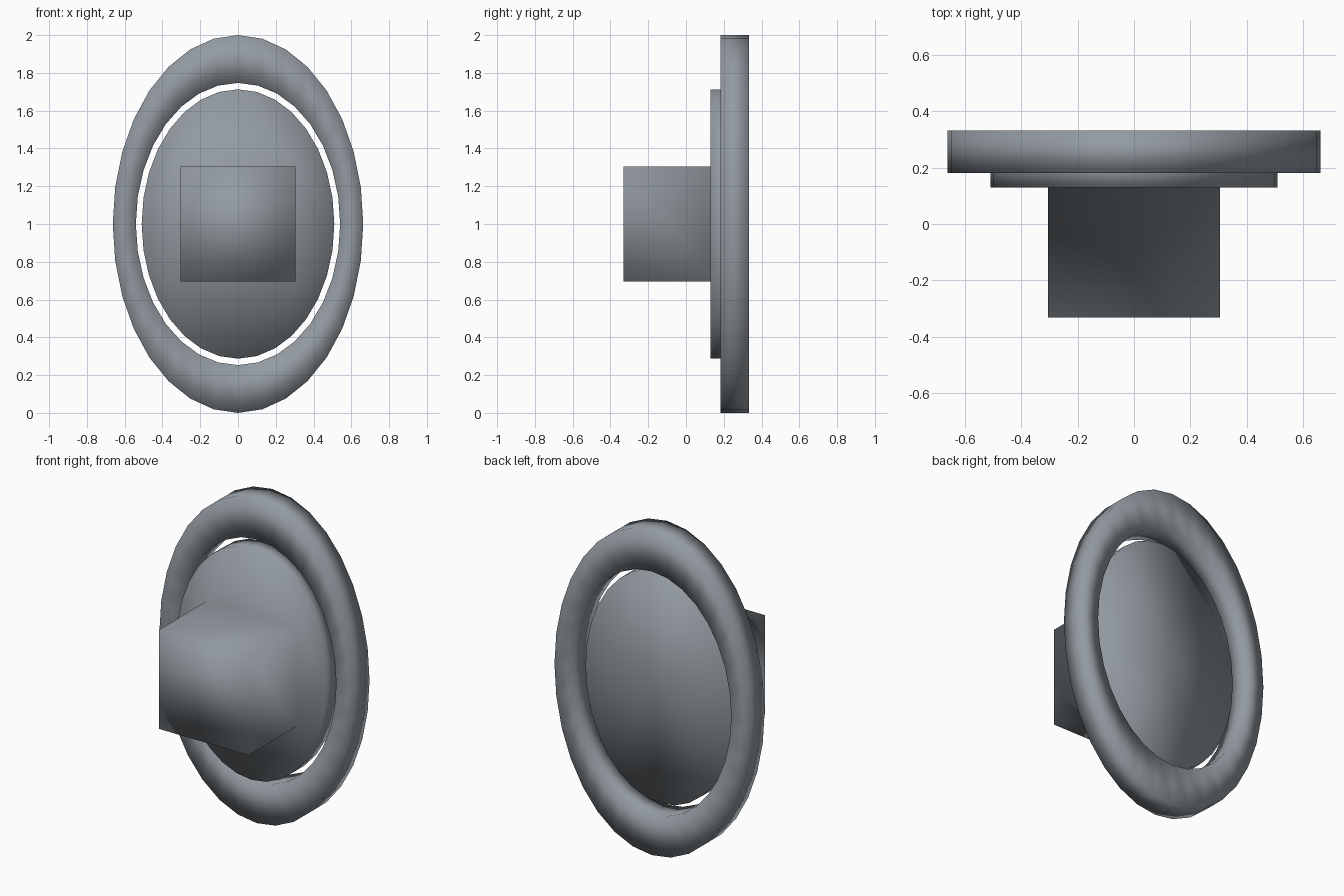
import bpy, bmesh, math

if "Cube" in bpy.data.objects:
    bpy.data.objects.remove(bpy.data.objects["Cube"])

SEGMENTS = 32
QUARTER = SEGMENTS // 4
CENTRE_Z = 1.0

grey = bpy.data.materials.new("slate grey")
grey.diffuse_color = (0.29, 0.325, 0.355, 1)
grey.use_nodes = True
grey.node_tree.nodes["Principled BSDF"].inputs["Base Color"].default_value = grey.diffuse_color


def finish(name, bm):
    """Turn a bmesh into a smooth shaded object with consistent normals."""
    bmesh.ops.recalc_face_normals(bm, faces=bm.faces)
    for face in bm.faces:
        face.smooth = True
    mesh = bpy.data.meshes.new(name)
    bm.to_mesh(mesh)
    bm.free()
    mesh.materials.append(grey)
    obj = bpy.data.objects.new(name, mesh)
    bpy.context.collection.objects.link(obj)
    return obj


def oval(bm, rx, rz, y):
    """Loop of vertices around an upright ellipse."""
    steps = [2 * math.pi * i / SEGMENTS for i in range(SEGMENTS)]
    return [bm.verts.new((rx * math.cos(a), y, CENTRE_Z + rz * math.sin(a)))
            for a in steps]


def square(bm, half, y):
    """Loop of four corners, starting at the upper right."""
    return [bm.verts.new((sx * half, y, CENTRE_Z + sz * half))
            for sx, sz in ((1, 1), (-1, 1), (-1, -1), (1, -1))]


def bridge(bm, a, b):
    for i in range(len(a)):
        j = (i + 1) % len(a)
        bm.faces.new((a[i], a[j], b[j], b[i]))


# Oval outer ring with a rectangular section
bm = bmesh.new()
section = [(0.663, 1.0, 0.182), (0.663, 1.0, 0.333),
           (0.541, 0.747, 0.333), (0.541, 0.747, 0.182)]
loops = [oval(bm, *p) for p in section]
for k in range(4):
    bridge(bm, loops[k], loops[(k + 1) % 4])
finish("outer_ring", bm)

# Oval plate with a square block drawn out of its front, as one skin
bm = bmesh.new()
front = oval(bm, 0.51, 0.713, 0.13)
back = oval(bm, 0.51, 0.713, 0.25)
bridge(bm, front, back)

# Back cap fanned from the middle
hub = bm.verts.new((0, 0.25, CENTRE_Z))
for i in range(SEGMENTS):
    bm.faces.new((hub, back[i], back[(i + 1) % SEGMENTS]))

# Front cap runs from the rim to the foot of the block
foot = square(bm, 0.305, 0.13)
for i in range(SEGMENTS):
    bm.faces.new((foot[i // QUARTER], front[i], front[(i + 1) % SEGMENTS]))
for k in range(4):
    bm.faces.new((foot[k - 1], foot[k], front[k * QUARTER]))

# Block sides and end face
end = square(bm, 0.305, -0.332)
bridge(bm, foot, end)
bm.faces.new(end)
finish("plate_and_block", bm)
